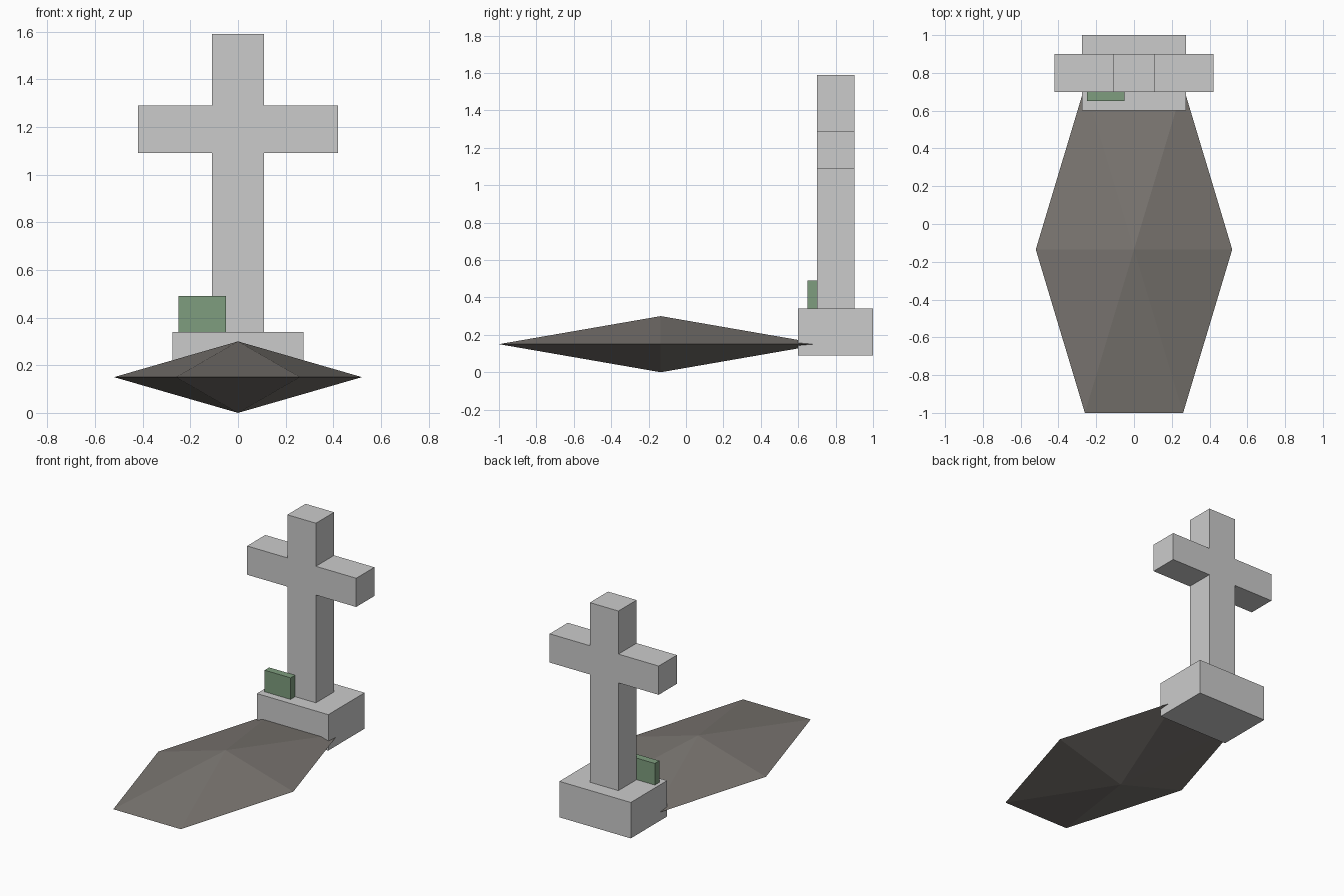
import bpy, bmesh, math
from mathutils import Vector

if "Cube" in bpy.data.objects:
    bpy.data.objects.remove(bpy.data.objects["Cube"])


def finish(name, bm, color=None):
    bmesh.ops.recalc_face_normals(bm, faces=bm.faces)
    mesh = bpy.data.meshes.new(name)
    bm.to_mesh(mesh)
    bm.free()
    obj = bpy.data.objects.new(name, mesh)
    bpy.context.collection.objects.link(obj)
    if color:
        mat = bpy.data.materials.new(name + "_material")
        mat.diffuse_color = (*color, 1)
        mat.use_nodes = True
        mat.node_tree.nodes["Principled BSDF"].inputs["Base Color"].default_value = mat.diffuse_color
        mesh.materials.append(mat)
    return obj


def box(name, lo, hi, color=None):
    lo, hi = Vector(lo), Vector(hi)
    bm = bmesh.new()
    bmesh.ops.create_cube(bm, size=1)
    bmesh.ops.scale(bm, vec=hi - lo, verts=bm.verts)
    bmesh.ops.translate(bm, vec=(lo + hi) / 2, verts=bm.verts)
    return finish(name, bm, color)


# Plinth under the cross
box("plinth", (-0.275, 0.6, 0.09), (0.275, 1.0, 0.34))

# Cross: mirrored half outline, extruded front to back
half = [(0.11, 0.34), (0.11, 1.09), (0.42, 1.09),
        (0.42, 1.29), (0.11, 1.29), (0.11, 1.59)]
outline = half + [(-x, z) for x, z in reversed(half)]
bm = bmesh.new()
front = bm.faces.new([bm.verts.new((x, 0.7, z)) for x, z in outline])
back = bmesh.ops.extrude_face_region(bm, geom=[front], use_keep_orig=True)
bmesh.ops.translate(bm, vec=(0, 0.2, 0),
                    verts=[g for g in back["geom"] if isinstance(g, bmesh.types.BMVert)])
finish("cross", bm)

# Small green plaque leaning on the cross
box("plaque", (-0.25, 0.65, 0.34), (-0.05, 0.70, 0.49), (0.21, 0.34, 0.21))

# Grave mound: six-sided double pyramid, half buried in the plinth
bm = bmesh.new()
ring = [bm.verts.new((0.52 * math.cos(i * math.pi / 3),
                      -0.135 + 0.999 * math.sin(i * math.pi / 3), 0.15)) for i in range(6)]
for z in (0.3, 0.0):
    tip = bm.verts.new((0, -0.135, z))
    for i in range(6):
        bm.faces.new((ring[i], ring[(i + 1) % 6], tip))
finish("grave_mound", bm, (0.195, 0.18, 0.165))
